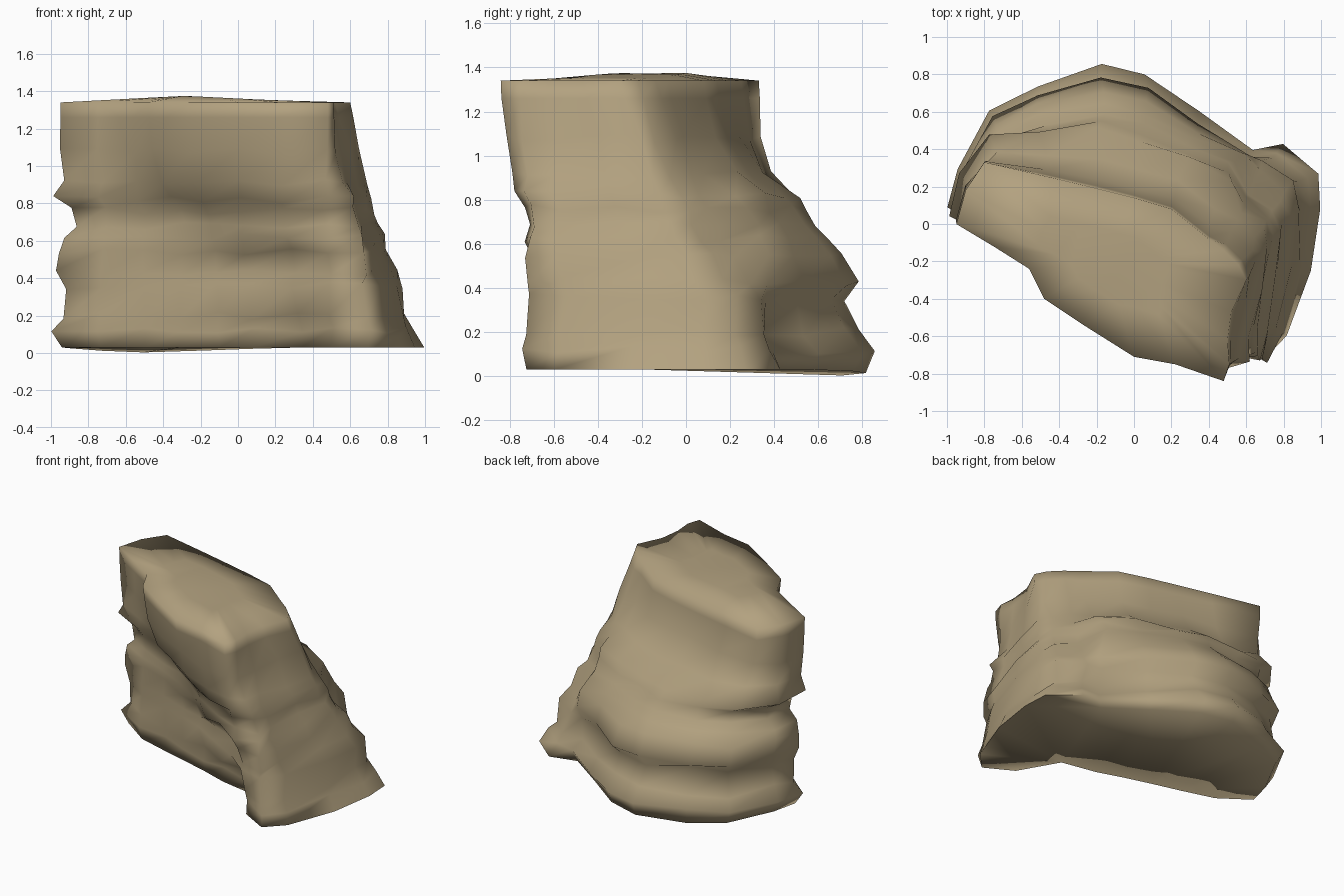
import bpy, bmesh, math, random
from mathutils import Vector

random.seed(4)
cube = bpy.data.objects.get("Cube")
if cube:
    bpy.data.objects.remove(cube, do_unlink=True)

# Outlines in hundredths, running from the left tip around the front
BASE = [(-97, 10), (-74, -5), (-50, -12), (-31, -17), (-10, -23), (8, -29), (34, -34),
        (50, -62), (70, -73), (82, -60), (95, -25), (100, 8), (99, 27), (80, 43),
        (62, 39), (35, 58), (7, 78), (-17, 84), (-52, 73), (-75, 59), (-92, 28)]
WAIST = [(-93, 6), (-72, -5), (-50, -13), (-30, -24), (-14, -34), (2, -47), (25, -60),
         (47, -73), (65, -71), (76, -56), (85, -20), (87, 8), (84, 22), (70, 33),
         (54, 34), (30, 44), (5, 56), (-17, 62), (-50, 57), (-72, 49), (-88, 27)]
CROWN = [(-95, 0), (-75, -12), (-56, -24), (-48, -40), (-27, -54), (0, -71), (22, -75),
         (48, -84), (51, -75), (50, -62), (52, -47), (60, -30), (56, -22), (48, -14),
         (40, -8), (20, 8), (0, 14), (-20, 19), (-45, 25), (-80, 33), (-90, 18)]

# Height, blend from base (0) through waist (1) to crown (2), ledge swell
LEVELS = [(.03, 0, -.03), (.12, 0, .02), (.2, .15, -.03), (.36, .55, -.02),
          (.43, .3, .01), (.54, .65, .02), (.62, .95, .01), (.68, 1, -.06),
          (.76, 1.1, -.06), (.82, 1.3, .05), (.91, 1.6, -.03), (1.08, 1.85, -.01),
          (1.26, 1.97, 0), (1.34, 2, 0)]


def outline_point(i, blend):
    low, high = (BASE, WAIST) if blend <= 1 else (WAIST, CROWN)
    t = blend if blend <= 1 else blend - 1
    return Vector(low[i]).lerp(Vector(high[i]), t) / 100


def bridge(bm, low, high):
    n = len(low)
    for i in range(n):
        j = (i + 1) % n
        bm.faces.new((low[i], low[j], high[j], high[i]))


bm = bmesh.new()
count = len(BASE)
rings = []

# Weathered walls: even slope on the one side, ledges on the back and other side
for z, blend, swell in LEVELS:
    ring = []
    for i in range(count):
        front, flank = 1 <= i <= 8, 9 <= i <= 13
        p = outline_point(i, 2 * math.sqrt((z - .03) / 1.31) if flank else blend)
        p *= 1 + swell * (.3 if front else .15 if flank else 1)
        lift = 0
        if .1 < z < 1.2:
            rough = .01 if front else .016
            p += Vector((random.uniform(-rough, rough), random.uniform(-rough, rough)))
            lift = random.uniform(-.02, .02)
        if z < .05:
            lift = -.03 * max(0, 1 - (p - Vector((-.45, .65))).length / .7)
        ring.append(bm.verts.new((p.x, p.y, z + lift)))
    rings.append(ring)

# Gently domed top
centre = Vector((-.15, -.2))
dome = []
for i in range(count):
    p = centre.lerp(outline_point(i, 2), .45)
    hump = max(0, 1 - abs(p.x + .28) / .6)
    dome.append(bm.verts.new((p.x, p.y, 1.345 + .03 * hump)))
rings.append(dome)

for low, high in zip(rings, rings[1:]):
    bridge(bm, low, high)
bm.faces.new(dome)
bm.faces.new(list(reversed(rings[0])))
bmesh.ops.triangulate(bm, faces=[f for f in bm.faces if len(f.verts) > 4])
bmesh.ops.recalc_face_normals(bm, faces=bm.faces)

mesh = bpy.data.meshes.new("boulder")
bm.to_mesh(mesh)
bm.free()
boulder = bpy.data.objects.new("boulder", mesh)
bpy.context.collection.objects.link(boulder)

# Sandy stone
stone = bpy.data.materials.new("sandy_stone")
colour = (.45, .36, .215, 1)
stone.use_nodes = True
stone.diffuse_color = colour
stone.node_tree.nodes["Principled BSDF"].inputs["Base Color"].default_value = colour
mesh.materials.append(stone)

bpy.ops.object.select_all(action="DESELECT")
boulder.select_set(True)
bpy.context.view_layer.objects.active = boulder
bpy.ops.object.shade_smooth_by_angle(angle=math.radians(110))
